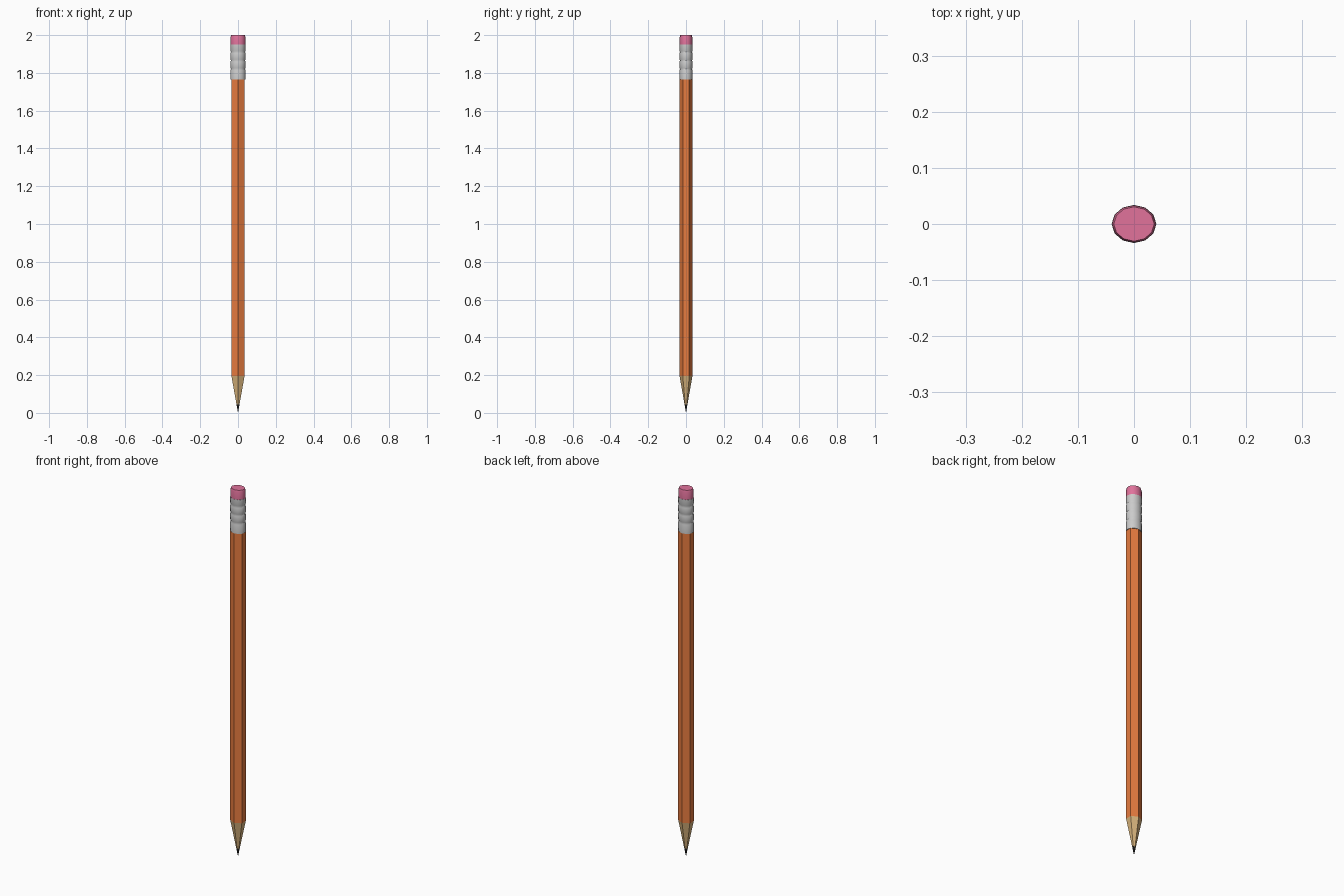
import bpy, bmesh, math

if "Cube" in bpy.data.objects:
    bpy.data.objects.remove(bpy.data.objects["Cube"])

RX, RY = 0.04, 0.034  # the pencil is slightly flattened front to back


def material(name, rgb):
    m = bpy.data.materials.new(name)
    m.diffuse_color = (*rgb, 1)
    m.use_nodes = True
    m.node_tree.nodes["Principled BSDF"].inputs["Base Color"].default_value = m.diffuse_color
    return m


def lathe(name, profile, sides, mat=None, smooth=False):
    """Stack rings given as (radius factor, height); factor 0 makes a point."""
    bm = bmesh.new()
    rings = []
    for f, z in profile:
        if f == 0:
            rings.append([bm.verts.new((0, 0, z))])
            continue
        # first corner sits on the y axis, so flats face +x and -x
        angles = [math.pi / 2 + 2 * math.pi * i / sides for i in range(sides)]
        rings.append([bm.verts.new((RX * f * math.cos(a), RY * f * math.sin(a), z))
                      for a in angles])
    for a, b in zip(rings, rings[1:]):
        for i in range(sides):
            j = (i + 1) % sides
            if len(a) == 1:
                bm.faces.new((a[0], b[j], b[i]))
            else:
                bm.faces.new((a[i], a[j], b[j], b[i]))
    for ring in (rings[0], rings[-1]):
        if len(ring) > 1:
            bm.faces.new(ring)
    bmesh.ops.recalc_face_normals(bm, faces=bm.faces)
    mesh = bpy.data.meshes.new(name)
    bm.to_mesh(mesh)
    bm.free()
    obj = bpy.data.objects.new(name, mesh)
    bpy.context.collection.objects.link(obj)
    if mat:
        mesh.materials.append(mat)
    if smooth:
        bpy.ops.object.select_all(action='DESELECT')
        obj.select_set(True)
        bpy.context.view_layer.objects.active = obj
        bpy.ops.object.shade_smooth_by_angle(angle=math.radians(40))
    return obj


orange = material("orange_paint", (0.8, 0.2, 0.05))
wood = material("bare_wood", (0.68, 0.45, 0.2))
graphite = material("graphite", (0.02, 0.02, 0.02))
pink = material("pink_rubber", (0.75, 0.17, 0.33))

# Sharpened point
lathe("lead_tip", [(0, 0), (0.23, 0.045)], 6, graphite)
lathe("wood_cone", [(0.23, 0.045), (1, 0.195)], 6, wood)

# Six-sided painted shaft
lathe("shaft", [(1, 0.195), (1, 1.77)], 6, orange)

# Metal ferrule with three pressed grooves
ferrule = [(1, 1.765)]
for z in (1.82, 1.865, 1.91):
    ferrule += [(1, z - 0.006), (0.94, z), (1, z + 0.006)]
lathe("ferrule", ferrule + [(1, 1.95)], 12, smooth=True)

# Eraser with a softened top edge
lathe("eraser", [(0.98, 1.945), (0.98, 1.99), (0.9, 2.0)], 12, pink, smooth=True)
